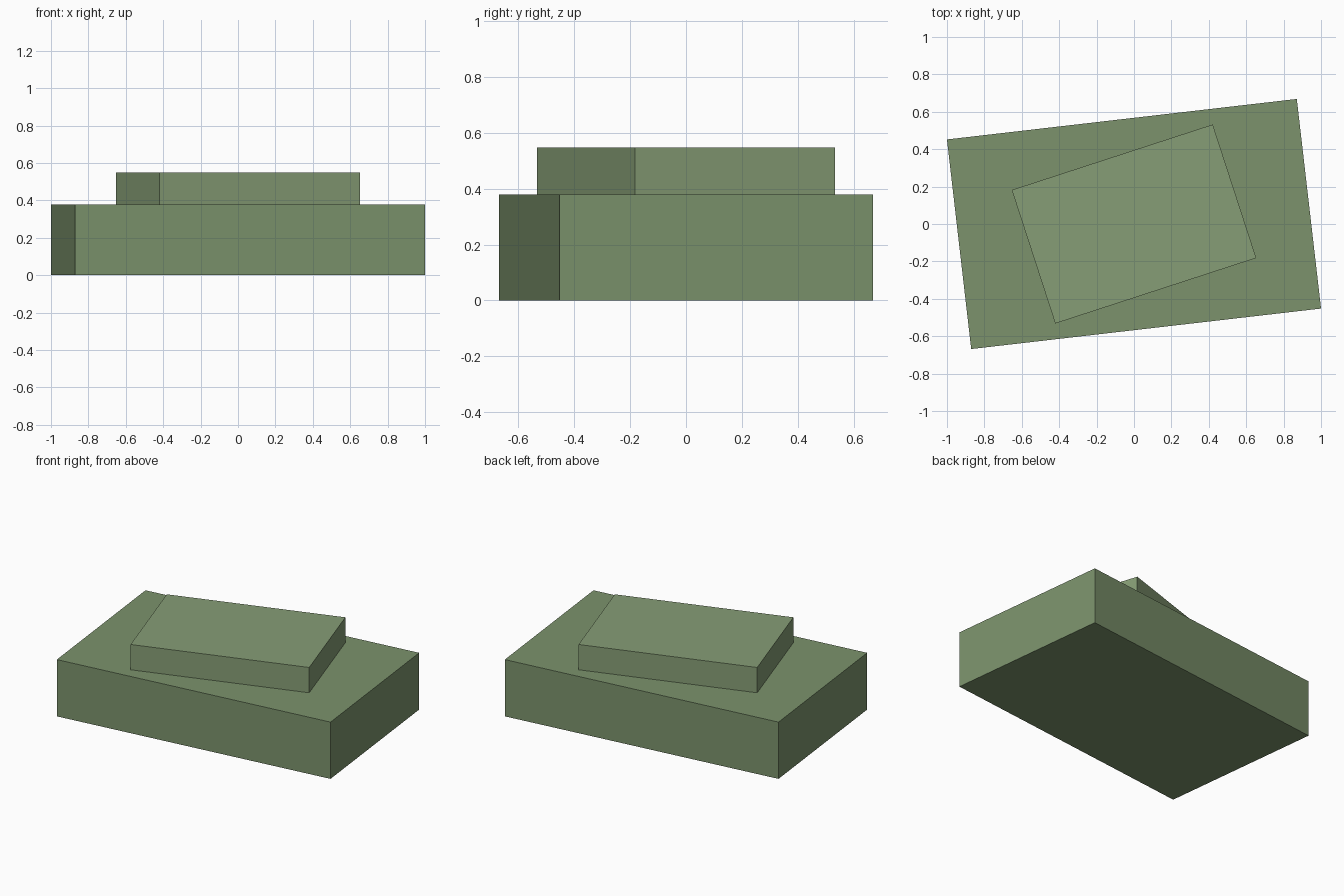
import bpy
import math

if "Cube" in bpy.data.objects:
    bpy.data.objects.remove(bpy.data.objects["Cube"])


def material(name, color):
    mat = bpy.data.materials.new(name)
    mat.diffuse_color = (*color, 1.0)
    mat.use_nodes = True
    mat.node_tree.nodes["Principled BSDF"].inputs["Base Color"].default_value = mat.diffuse_color
    return mat


def slab(name, length, width, bottom, top, angle, mat):
    bpy.ops.mesh.primitive_cube_add(size=1, location=(0, 0, (bottom + top) / 2),
                                    rotation=(0, 0, math.radians(angle)))
    obj = bpy.context.object
    obj.name = name
    obj.scale = (length, width, top - bottom)
    bpy.ops.object.transform_apply(location=False, rotation=True, scale=True)
    obj.data.materials.append(mat)
    return obj


# Wide lower block
slab("lower_slab", 1.883, 1.128, 0.0, 0.379, 6.6,
     material("green", (0.20, 0.29, 0.15)))

# Smaller, slightly lighter block turned further on top
slab("upper_slab", 1.13, 0.751, 0.379, 0.548, 18.05,
     material("light_green", (0.24, 0.34, 0.18)))
